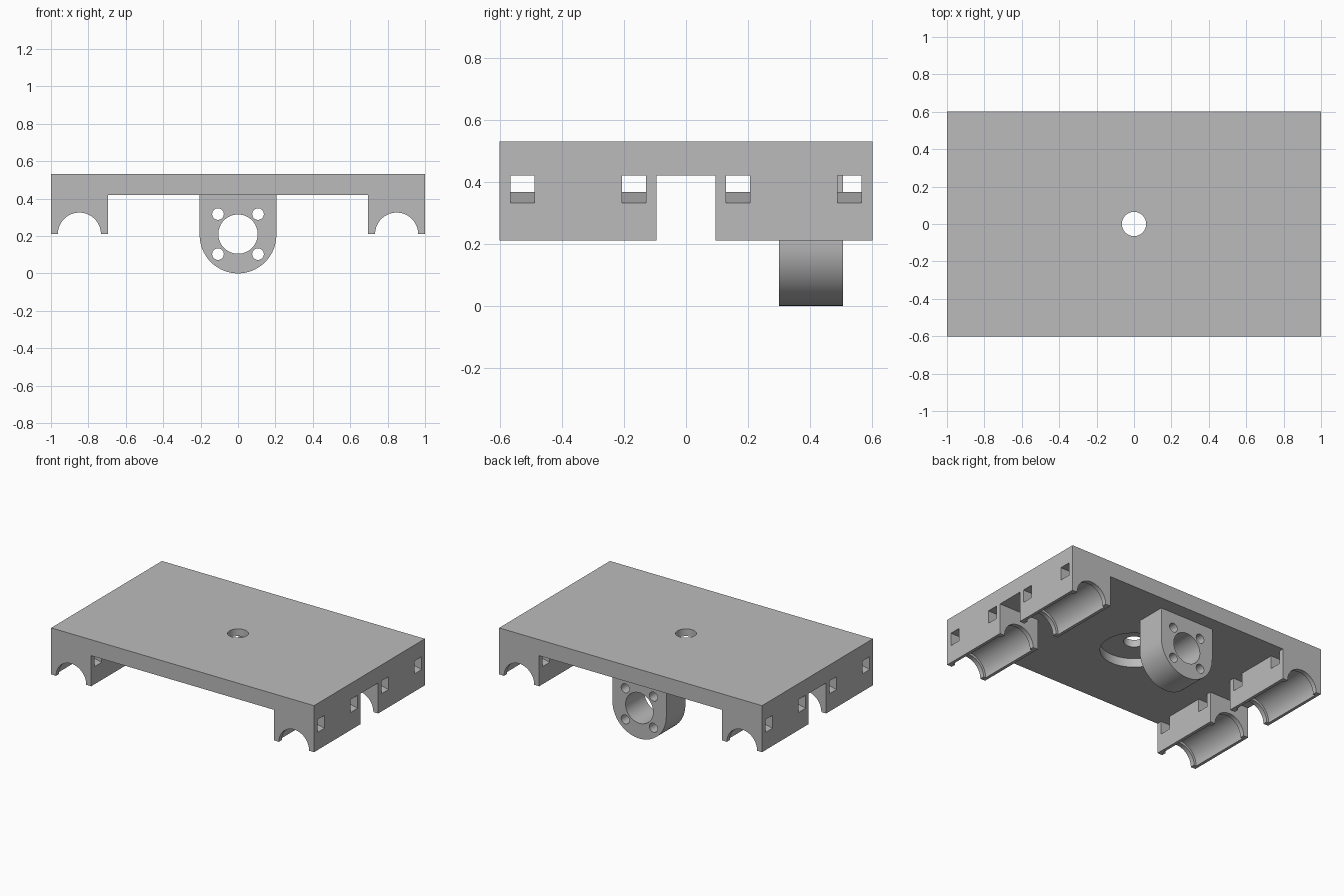
import bpy, bmesh, math
from mathutils import Matrix

cube = bpy.data.objects.get("Cube")
if cube:
    bpy.data.objects.remove(cube)

grey = bpy.data.materials.new("plain grey")
grey.use_nodes = True
colour = (0.5, 0.5, 0.5, 1)
grey.diffuse_color = colour
grey.node_tree.nodes["Principled BSDF"].inputs["Base Color"].default_value = colour


def finish(name, bm):
    bmesh.ops.recalc_face_normals(bm, faces=bm.faces)
    mesh = bpy.data.meshes.new(name)
    bm.to_mesh(mesh)
    bm.free()
    mesh.materials.append(grey)
    ob = bpy.data.objects.new(name, mesh)
    bpy.context.collection.objects.link(ob)
    return ob


def prism(name, points, y0, y1):
    """Extrude an xz outline from y0 to y1."""
    bm = bmesh.new()
    face = bm.faces.new([bm.verts.new((x, y0, z)) for x, z in points])
    new = bmesh.ops.extrude_face_region(bm, geom=[face])["geom"]
    bmesh.ops.translate(bm, vec=(0, y1 - y0, 0),
                        verts=[v for v in new if isinstance(v, bmesh.types.BMVert)])
    return finish(name, bm)


def box(name, x0, x1, y0, y1, z0, z1):
    return prism(name, [(x0, z0), (x1, z0), (x1, z1), (x0, z1)], y0, y1)


def rod(name, centre, radius, length, axis="Y"):
    bm = bmesh.new()
    turn = Matrix.Rotation(math.pi / 2, 4, "X") if axis == "Y" else Matrix()
    bmesh.ops.create_cone(bm, cap_ends=True, segments=64, radius1=radius, radius2=radius,
                          depth=length, matrix=Matrix.Translation(centre) @ turn)
    return finish(name, bm)


def combine(ob, tool, operation="DIFFERENCE"):
    """Apply one boolean and discard its helper."""
    tool.hide_render = True
    mod = ob.modifiers.new("boolean", "BOOLEAN")
    mod.operation, mod.solver, mod.object = operation, "EXACT", tool
    bpy.ops.object.select_all(action="DESELECT")
    bpy.context.view_layer.objects.active = ob
    ob.select_set(True)
    bpy.ops.object.modifier_apply(modifier=mod.name)
    bpy.data.objects.remove(tool)


L, W, TOP, UNDER, AXLE = 1.0, 0.602, 0.53, 0.42, 0.21

# Carriage: plate and side blocks share one outline
carriage = prism("carriage_plate", [(-L, AXLE), (-0.695, AXLE), (-0.695, UNDER), (0.695, UNDER),
                                    (0.695, AXLE), (L, AXLE), (L, TOP), (-L, TOP)], -W, W)

# Gap between front and back blocks
for s in (-1, 1):
    combine(carriage, box("gap", s * 0.85 - 0.2, s * 0.85 + 0.2, -0.095, 0.095, 0.1, UNDER))

for sx in (-1, 1):
    x = sx * 0.848
    # Narrow bearing channel with a wider seat between end lips
    combine(carriage, rod("channel", (x, 0, AXLE), 0.115, 1.5))
    for sy in (-1, 1):
        combine(carriage, rod("seat", (x, sy * 0.3485, AXLE), 0.132, 0.445))
        # Tie slots with a ridged floor
        for y in (0.168, 0.528):
            combine(carriage, prism("slot", [(x - 0.2, 0.32), (x, 0.368), (x + 0.2, 0.32),
                                             (x + 0.2, UNDER), (x - 0.2, UNDER)],
                                    sy * y - 0.039, sy * y + 0.039))

# Centre hole and underside recess
combine(carriage, rod("centre_hole", (0, 0, TOP), 0.065, 0.5, "Z"))
combine(carriage, rod("recess", (0, 0, UNDER), 0.21, 0.12, "Z"))

# Rounded nut bracket with bore and four screw holes
R = 0.205
arc = [(R * math.cos(a), R + R * math.sin(a))
       for a in (math.pi + math.pi * i / 40 for i in range(41))]
bracket = prism("nut_bracket", arc + [(R, UNDER), (-R, UNDER)], 0.30, 0.507)
combine(bracket, rod("bore", (0, 0.4, AXLE), 0.105, 0.6))
for sx in (-1, 1):
    for sz in (-1, 1):
        combine(bracket, rod("screw_hole", (sx * 0.107, 0.4, AXLE + sz * 0.107), 0.031, 0.6))

for ob in (carriage, bracket):
    bpy.ops.object.select_all(action="DESELECT")
    bpy.context.view_layer.objects.active = ob
    ob.select_set(True)
    bpy.ops.object.shade_smooth_by_angle(angle=math.radians(25))
